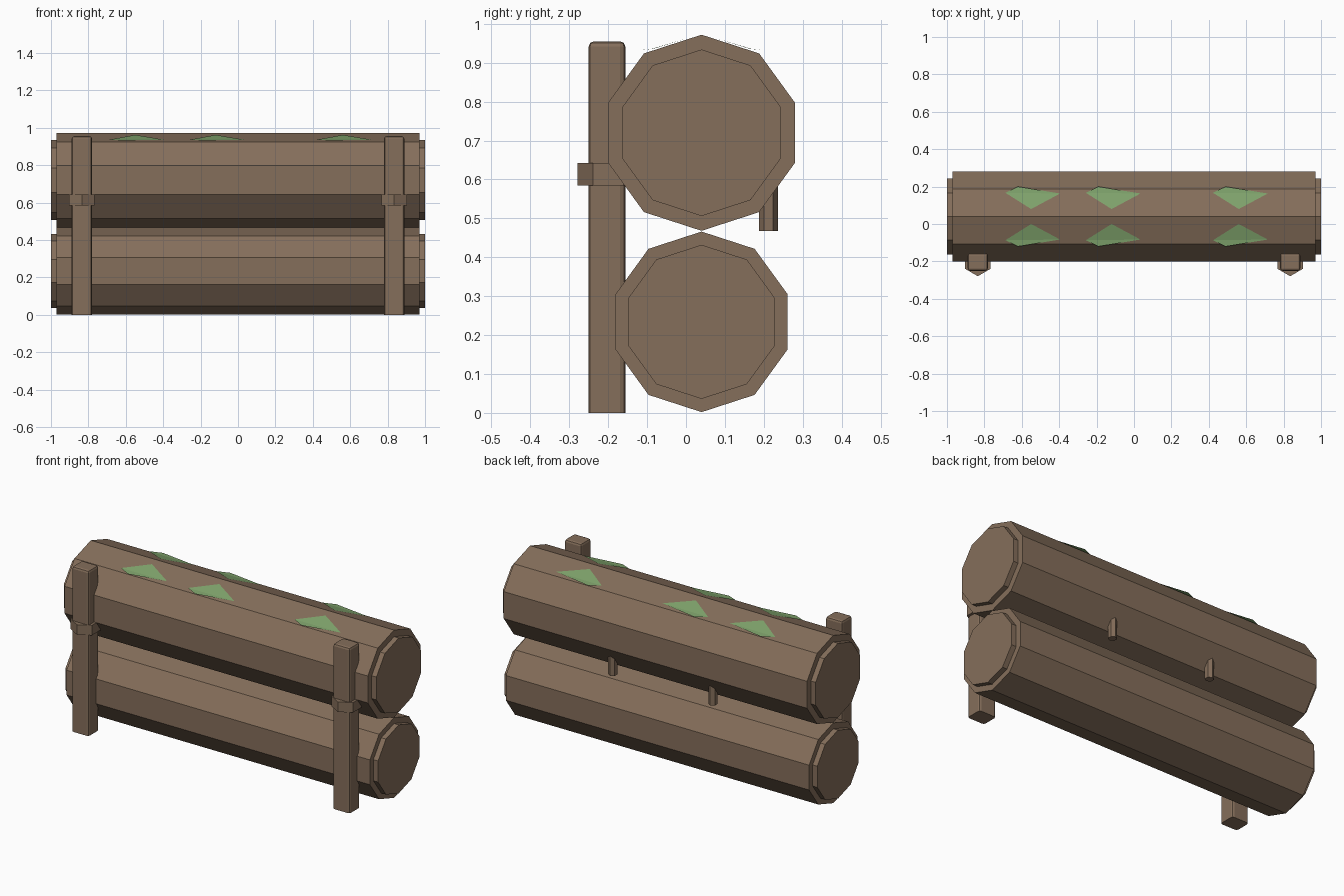
import bpy, bmesh, math
from mathutils import Matrix

if "Cube" in bpy.data.objects:
    bpy.data.objects.remove(bpy.data.objects["Cube"])


def material(name, rgb):
    m = bpy.data.materials.new(name)
    m.diffuse_color = (*rgb, 1)
    m.use_nodes = True
    m.node_tree.nodes["Principled BSDF"].inputs["Base Color"].default_value = m.diffuse_color
    return m


BROWN = material("brown wood", (0.235, 0.158, 0.104))
GREEN = material("moss green", (0.215, 0.37, 0.15))
LOG_Y = 0.04


def finish(name, bm, mat):
    bmesh.ops.recalc_face_normals(bm, faces=bm.faces)
    me = bpy.data.meshes.new(name)
    bm.to_mesh(me)
    bm.free()
    me.materials.append(mat)
    ob = bpy.data.objects.new(name, me)
    bpy.context.collection.objects.link(ob)
    return ob


# Log: ten-sided body with a smaller stepped disc at each end
def log(name, z, radius, cap_radius):
    bm = bmesh.new()
    rings = []
    for x, r in [(-1, cap_radius), (-0.97, cap_radius), (-0.97, radius),
                 (0.97, radius), (0.97, cap_radius), (1, cap_radius)]:
        angles = [math.tau * i / 10 for i in range(10)]
        rings.append([bm.verts.new((x, LOG_Y + r * math.sin(a), z + r * math.cos(a)))
                      for a in angles])
    for a, b in zip(rings, rings[1:]):
        for i in range(10):
            j = (i + 1) % 10
            bm.faces.new((a[i], a[j], b[j], b[i]))
    bm.faces.new(rings[0])
    bm.faces.new(rings[-1])
    finish(name, bm, BROWN)


log("upper_log", 0.72, 0.252, 0.214)
log("lower_log", 0.234, 0.232, 0.198)


# Upright prism with a corner pointing to the front
def prism(name, x, y, z0, z1, radius, sides):
    bm = bmesh.new()
    place = Matrix.Translation((x, y, (z0 + z1) / 2)) @ Matrix.Rotation(-math.pi / 2, 4, 'Z')
    bmesh.ops.create_cone(bm, cap_ends=True, segments=sides, radius1=radius,
                          radius2=radius, depth=z1 - z0)
    # turn the first corner to the front
    v = bm.verts[:][0].co
    turn = Matrix.Rotation(-math.atan2(v.y, v.x), 4, 'Z')
    bmesh.ops.transform(bm, matrix=place @ turn, verts=bm.verts)
    finish(name, bm, BROWN)


# Post: box with bevelled upright and top edges
def post(name, x):
    bm = bmesh.new()
    bmesh.ops.create_cube(bm, size=1, matrix=Matrix.Translation((x, -0.203, 0.4775))
                          @ Matrix.Diagonal((0.108, 0.094, 0.955, 1)))
    edges = [e for e in bm.edges if max(v.co.z for v in e.verts) > 0.5]
    bmesh.ops.bevel(bm, geom=edges, offset=0.013, segments=2, profile=0.5, affect='EDGES')
    finish(name, bm, BROWN)


for side, s in (("left", -1), ("right", 1)):
    post(side + "_post", s * 0.835)
    prism(side + "_band", s * 0.835, -0.2, 0.584, 0.642, 0.079, 6)
    # Small pegs hanging under the back of the upper log
    prism(side + "_peg", s * 0.32, 0.212, 0.468, 0.6, 0.024, 6)

# Moss leaves: kite shapes mirrored over the top ridge of the upper log
for n, x in enumerate((-0.55, -0.12, 0.56)):
    for side, s in (("front", -1), ("back", 1)):
        bm = bmesh.new()
        left, outer, right, inner = [
            bm.verts.new((x + dx, LOG_Y + s * dy, z)) for dx, dy, z in
            ((-0.138, 0.127, 0.936), (-0.07, 0.16, 0.932),
             (0.155, 0.123, 0.936), (0, 0.04, 0.962))]
        bm.faces.new((left, outer, right))
        bm.faces.new((left, right, inner))
        ob = finish(f"{side}_moss_{n + 1}", bm, GREEN)
        if ob.data.polygons[0].normal.z < 0:
            ob.data.flip_normals()
